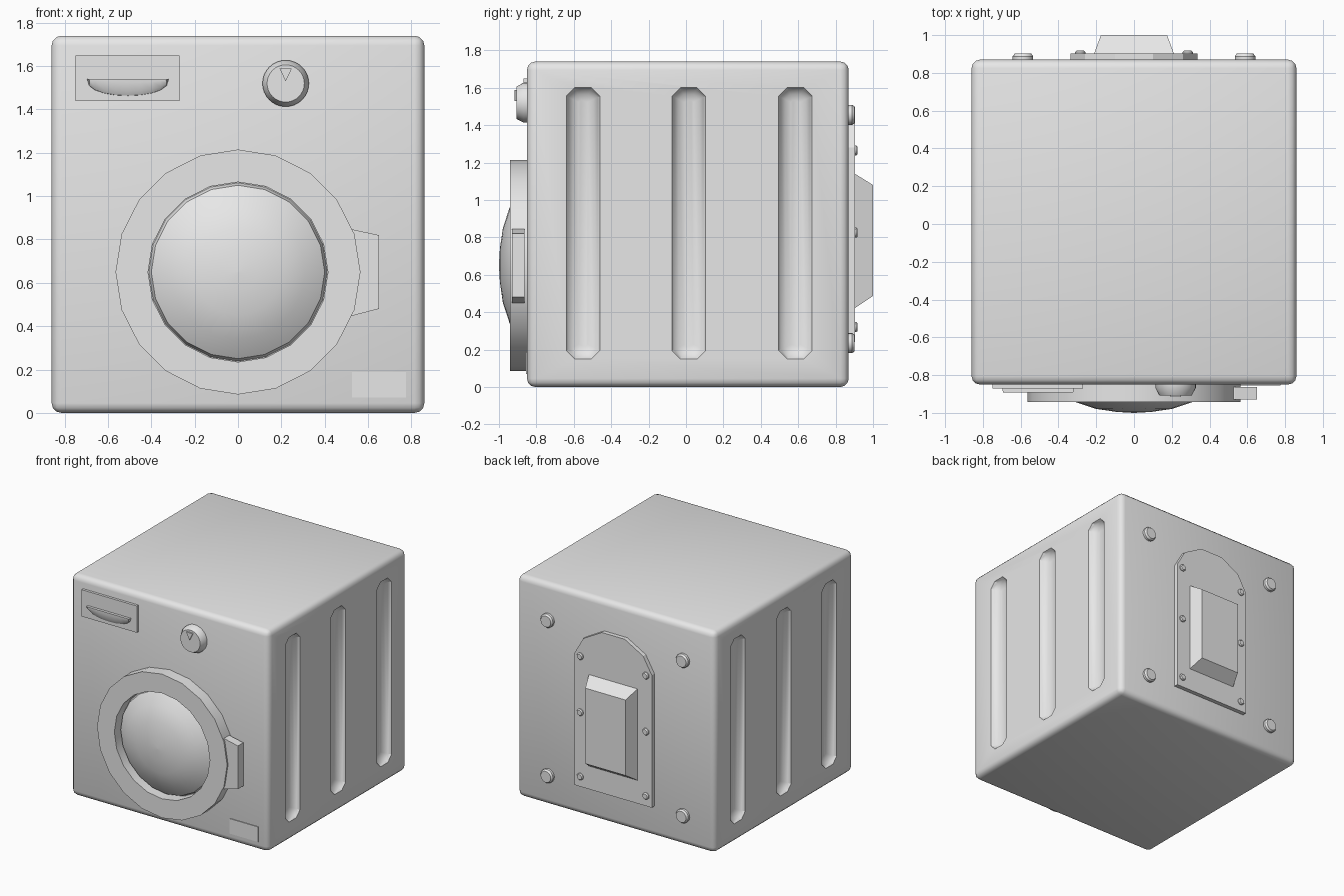
import bpy, bmesh, math
from mathutils import Vector

old = bpy.data.objects.get("Cube")
if old:
    bpy.data.objects.remove(old, do_unlink=True)

grey = bpy.data.materials.new("light grey enamel")
grey.use_nodes = True
COLOUR = (0.8, 0.8, 0.8, 1)
grey.diffuse_color = COLOUR
grey.node_tree.nodes["Principled BSDF"].inputs["Base Color"].default_value = COLOUR


def finish(name, bm, smooth=True):
    bmesh.ops.recalc_face_normals(bm, faces=bm.faces)
    mesh = bpy.data.meshes.new(name)
    bm.to_mesh(mesh)
    bm.free()
    mesh.materials.append(grey)
    ob = bpy.data.objects.new(name, mesh)
    bpy.context.collection.objects.link(ob)
    if smooth:
        smooth_object(ob)
    return ob


def smooth_object(ob):
    bpy.ops.object.select_all(action="DESELECT")
    ob.select_set(True)
    bpy.context.view_layer.objects.active = ob
    bpy.ops.object.shade_smooth_by_angle(angle=math.radians(32))


def loft(name, rings, closed=False, smooth=True):
    """Skin a list of equal-length point loops, capped unless closed."""
    bm = bmesh.new()
    loops = [[bm.verts.new(p) for p in ring] for ring in rings]
    pairs = list(zip(loops, loops[1:]))
    if closed:
        pairs.append((loops[-1], loops[0]))
    else:
        bm.faces.new(loops[0])
        bm.faces.new(loops[-1])
    for a, b in pairs:
        for i in range(len(a)):
            j = (i + 1) % len(a)
            bm.faces.new((a[i], a[j], b[j], b[i]))
    return finish(name, bm, smooth)


def prism(name, outline, y0, y1):
    """Extrude an x-z outline along y."""
    return loft(name, [[(x, y, z) for x, z in outline] for y in (y0, y1)], smooth=False)


def rect(x0, x1, z0, z1):
    return [(x0, z0), (x1, z0), (x1, z1), (x0, z1)]


def lathe(name, profile, x, z, sides, closed=False):
    """Turn (radius, y) points around an axis along y."""
    angles = [math.tau * i / sides for i in range(sides)]
    return loft(name, [[(x + r * math.sin(a), y, z + r * math.cos(a)) for a in angles]
                       for r, y in profile], closed)


# Cabinet with rounded edges
W, FRONT, BACK, H = 0.86, -0.85, 0.87, 1.74
bm = bmesh.new()
bmesh.ops.create_cube(bm, size=1)
for v in bm.verts:
    v.co = Vector((v.co.x * 2 * W, v.co.y * (BACK - FRONT) + 0.01, (v.co.z + 0.5) * H))
bmesh.ops.bevel(bm, geom=bm.edges[:], offset=0.045, segments=3, profile=0.5, affect="EDGES")
cabinet = finish("cabinet", bm, smooth=False)


# Three long rounded grooves pressed into each side
def groove_ring(x, y, inset):
    w, h = 0.09 - inset, 0.725 - inset
    c = 0.5 * w
    shape = [(w, h - c), (w - c, h), (c - w, h), (-w, h - c),
             (-w, c - h), (c - w, -h), (w - c, -h), (w, c - h)]
    return [(x, y + a, 0.875 + b) for a, b in shape]


for side in (-1, 1):
    for y in (-0.55, 0.015, 0.585):
        steps = [(-0.05, 0), (0, 0), (0.022, 0.012), (0.04, 0.035), (0.05, 0.065)]
        cutter = loft("groove_cutter",
                      [groove_ring(side * (W - d), y, i) for d, i in steps], smooth=False)
        cutter.hide_render = True
        mod = cabinet.modifiers.new("groove", "BOOLEAN")
        mod.operation, mod.solver, mod.object = "DIFFERENCE", "EXACT", cutter
        bpy.context.view_layer.objects.active = cabinet
        bpy.ops.object.modifier_apply(modifier=mod.name)
        bpy.data.objects.remove(cutter, do_unlink=True)
smooth_object(cabinet)

# Round door: frame, domed glass and grip
DOOR_Z = 0.65
lathe("door_frame", [(0.565, -0.84), (0.565, -0.942), (0.415, -0.942), (0.415, -0.84)],
      0, DOOR_Z, 20, closed=True)
lathe("door_glass", [(0.415, -0.84), (0.4, -0.885), (0.31, -0.943), (0.2, -0.979),
                     (0.09, -0.995), (0.004, -1.0)], 0, DOOR_Z, 20)
prism("door_grip", [(0.5, 0.45), (0.535, 0.45), (0.65, 0.48),
                    (0.65, 0.82), (0.535, 0.845), (0.5, 0.845)], -0.93, -0.863)

# Detergent drawer with a scooped pull
prism("drawer_front", rect(-0.75, -0.27, 1.44, 1.65), -0.87, -0.84)
pull = []
for y, depth, half in ((-0.86, 0.08, 0.188), (-0.873, 0.076, 0.188),
                       (-0.884, 0.055, 0.187), (-0.891, 0.012, 0.186)):
    arc = [(math.cos(math.pi * i / 10), math.sin(math.pi * i / 10)) for i in range(11)]
    pull.append([(-0.508 + half * c, y, 1.54 - depth * s ** 0.8 if s > 0.01 else 1.54)
                 for c, s in arc])
loft("drawer_pull", pull)

# Program dial with a triangular pointer
lathe("dial", [(0.107, -0.84), (0.107, -0.868), (0.086, -0.907)], 0.22, 1.52, 32)
prism("dial_pointer", [(0.192, 1.588), (0.248, 1.588), (0.22, 1.53)], -0.917, -0.9)

# Small plate at the lower front corner
prism("filter_cover", rect(0.525, 0.775, 0.07, 0.188), -0.856, -0.848)

# Arched rear panel with raised housing
half_arch = [(0.335, 0.24), (0.335, 1.28), (0.26, 1.41), (0.1, 1.5)]
prism("rear_panel", half_arch + [(-x, z) for x, z in reversed(half_arch)], 0.86, 0.903)
loft("rear_housing", [[(x, y, z) for x, z in rect(-w, w, lo, hi)]
                      for y, w, lo, hi in ((0.9, 0.212, 0.42, 1.142),
                                           (1.0, 0.175, 0.487, 1.08))], smooth=False)

# Rear panel screws and four transport bolts
for side in (-1, 1):
    for z in (0.32, 0.825, 1.265):
        lathe("panel_screw", [(0.027, 0.895), (0.027, 0.91), (0.02, 0.918)],
              side * 0.285, z, 12)
    for z in (0.235, 1.455):
        lathe("transport_bolt", [(0.054, 0.86), (0.054, 0.888), (0.044, 0.902)],
              side * 0.588, z, 16)
